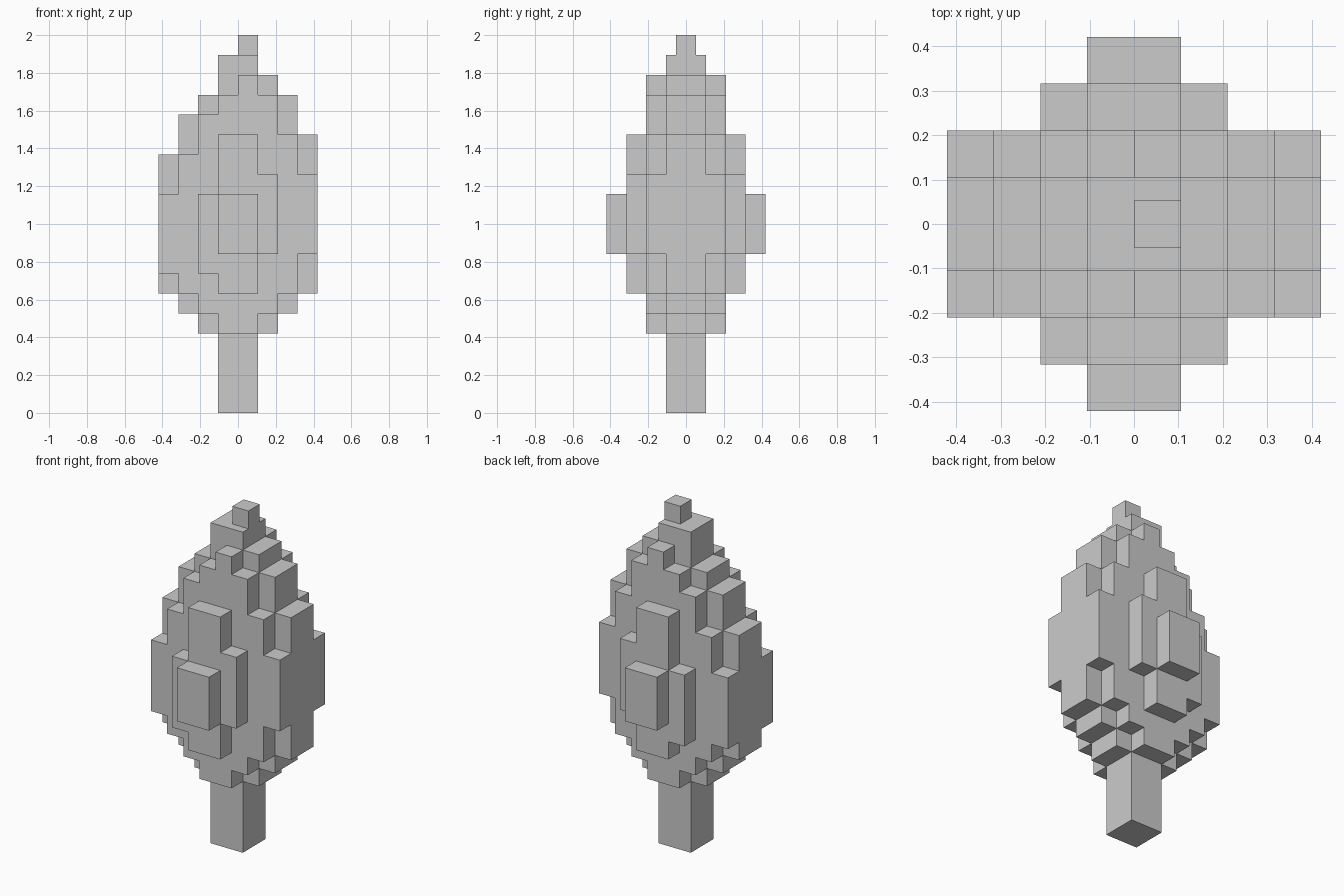
import bpy
import bmesh

if "Cube" in bpy.data.objects:
    bpy.data.objects.remove(bpy.data.objects["Cube"])

U = 2 / 19  # one block


def outline(x0, columns):
    """Stepped outline from (bottom, top) of each one-block column, left to right."""
    low, high = [], []
    for i, (b, t) in enumerate(columns):
        low += [(x0 + i, b), (x0 + i + 1, b)]
        high += [(x0 + i, t), (x0 + i + 1, t)]
    pts = low + high[::-1]
    # keep true corners only
    keep = []
    for i, p in enumerate(pts):
        a, c = pts[i - 1], pts[(i + 1) % len(pts)]
        if p == a:
            continue
        if (p[0] - a[0]) * (c[1] - p[1]) != (p[1] - a[1]) * (c[0] - p[0]):
            keep.append(p)
        elif p == c:
            keep.append(p)
    # drop points that became collinear across removed duplicates
    return [p for i, p in enumerate(keep)
            if (p[0] - keep[i - 1][0]) * (keep[(i + 1) % len(keep)][1] - p[1])
            != (p[1] - keep[i - 1][1]) * (keep[(i + 1) % len(keep)][0] - p[0])]


def slab(name, x0, columns, y0, y1):
    """Extrude a stepped outline from y0 to y1."""
    bm = bmesh.new()
    face = bm.faces.new([bm.verts.new((x * U, y0 * U, z * U))
                         for x, z in outline(x0, columns)])
    ext = bmesh.ops.extrude_face_region(bm, geom=[face], use_keep_orig=True)
    verts = [v for v in ext["geom"] if isinstance(v, bmesh.types.BMVert)]
    bmesh.ops.translate(bm, verts=verts, vec=(0, (y1 - y0) * U, 0))
    bmesh.ops.recalc_face_normals(bm, faces=bm.faces)
    mesh = bpy.data.meshes.new(name)
    bm.to_mesh(mesh)
    bm.free()
    ob = bpy.data.objects.new(name, mesh)
    bpy.context.collection.objects.link(ob)


# Trunk, central foliage and tip
slab("trunk", -1, [(0, 4)] * 2, -1, 1)
slab("foliage_core", -4, [(6, 13), (5, 15), (4, 16), (4, 18),
                          (4, 18), (4, 17), (5, 16), (6, 14)], -1, 1)
slab("tree_tip", 0, [(18, 19)], -0.5, 0.5)

# Foliage layers stacked outward, the same on front and back
layers = [
    ("inner", -4, [(7, 11), (6, 13), (5, 15), (4, 16),
                   (4, 17), (5, 16), (6, 14), (8, 12)]),
    ("middle", -2, [(7, 11), (6, 14), (6, 14), (8, 12)]),
    ("outer", -1, [(8, 11)] * 2),
]
for i, (label, x0, cols) in enumerate(layers, start=1):
    slab(f"foliage_{label}_front", x0, cols, -i - 1, -i)
    slab(f"foliage_{label}_back", x0, cols, i, i + 1)
